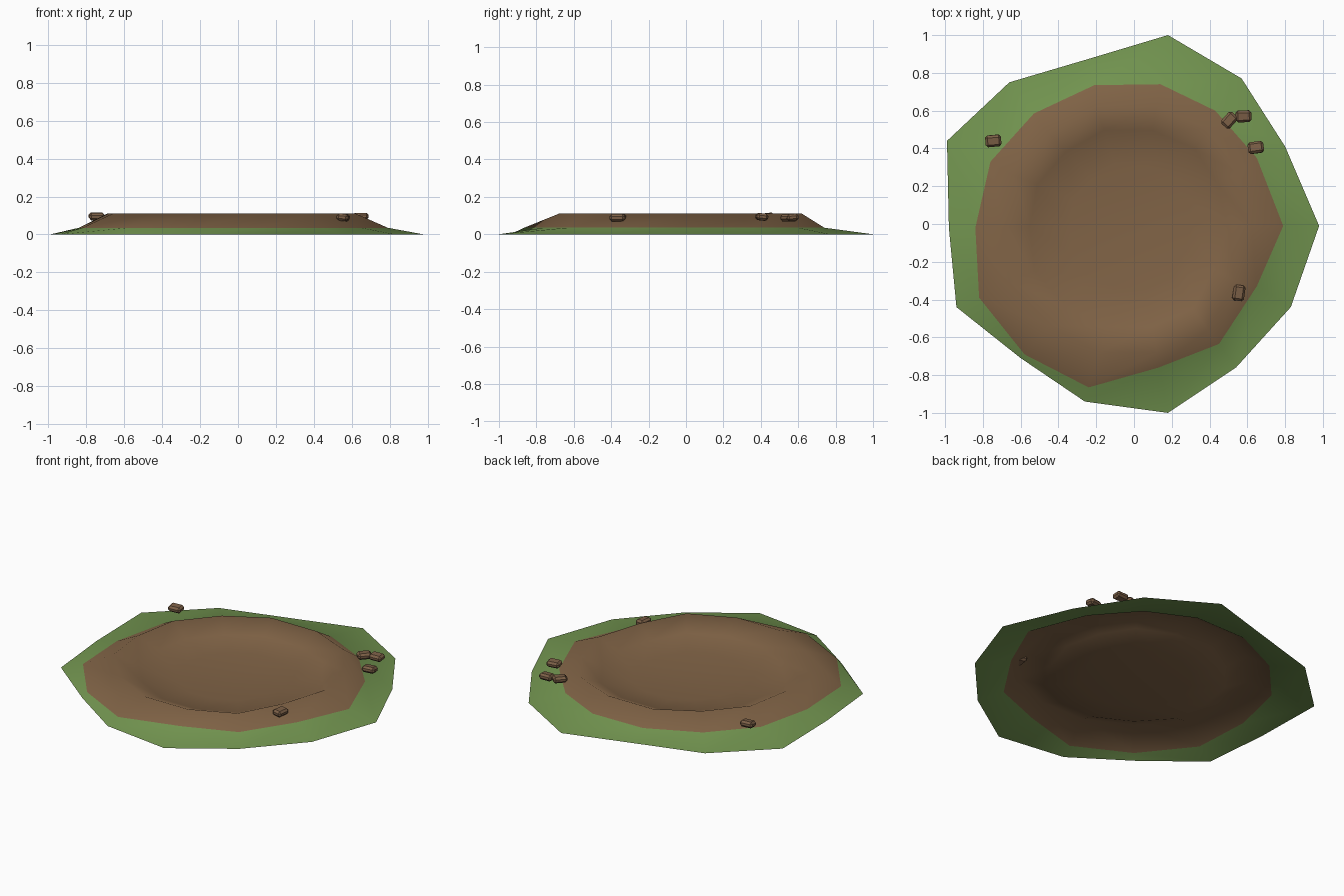
import bpy, bmesh
from math import radians
from mathutils import Matrix

if "Cube" in bpy.data.objects:
    bpy.data.objects.remove(bpy.data.objects["Cube"], do_unlink=True)


def material(name, rgb):
    m = bpy.data.materials.new(name)
    m.use_nodes = True
    m.diffuse_color = (*rgb, 1)
    m.node_tree.nodes["Principled BSDF"].inputs["Base Color"].default_value = (*rgb, 1)
    return m


grass = material("grass green", (0.17, 0.30, 0.08))
earth = material("earth brown", (0.22, 0.127, 0.062))
stone = material("stone brown", (0.20, 0.115, 0.062))


def finish(bm, name, mats, smooth):
    mesh = bpy.data.meshes.new(name)
    bm.normal_update()
    bm.to_mesh(mesh)
    bm.free()
    for m in mats:
        mesh.materials.append(m)
    for p in mesh.polygons:
        p.use_smooth = smooth
    obj = bpy.data.objects.new(name, mesh)
    bpy.context.collection.objects.link(obj)
    return obj


# Irregular outlines, counter-clockwise from +x
GRASS_EDGE = [(.98, -.01), (.80, .41), (.57, .77), (.18, 1), (-.22, .88), (-.66, .75), (-.99, .44),
              (-.98, -.02), (-.94, -.44), (-.60, -.71), (-.26, -.94), (.18, -1), (.54, -.76), (.83, -.44)]
EARTH_EDGE = [(.79, -.01), (.65, .35), (.43, .60), (.14, .74), (-.21, .735), (-.53, .585), (-.76, .33),
              (-.84, -.02), (-.82, -.39), (-.58, -.69), (-.24, -.865), (.13, -.76), (.45, -.635), (.65, -.33)]
RIM = [(.62, -.01), (.55, .27), (.40, .50), (.12, .62), (-.20, .62), (-.45, .48), (-.64, .26),
       (-.69, -.02), (-.66, -.31), (-.45, -.54), (-.18, -.68), (.12, -.68), (.39, -.56), (.53, -.30)]


def scaled(ring, s):
    return [(x * s, y * s) for x, y in ring]


# Crater: grass skirt, earth bank, raised rim and shallow bowl
bm = bmesh.new()
levels = [(GRASS_EDGE, 0), (EARTH_EDGE, .035), (RIM, .11),
          (scaled(RIM, .8), .05), (scaled(RIM, .5), .026)]
rings = [[bm.verts.new((x, y, z)) for x, y in pts] for pts, z in levels]
n = len(RIM)
for level, (a, b) in enumerate(zip(rings, rings[1:])):
    for i in range(n):
        j = (i + 1) % n
        bm.faces.new((a[i], a[j], b[j], b[i])).material_index = min(level, 1)
centre = bm.verts.new((0, 0, .02))
for i in range(n):
    bm.faces.new((rings[-1][i], rings[-1][(i + 1) % n], centre)).material_index = 1
finish(bm, "crater_ground", [grass, earth], True)


# Chamfered stones scattered around the rim
def add_stone(i, x, y, z, turn, tilt):
    bm = bmesh.new()
    bmesh.ops.create_cube(bm, size=1)
    bmesh.ops.scale(bm, vec=(.084, .062, .038), verts=bm.verts)
    bmesh.ops.bevel(bm, geom=bm.edges[:], offset=.012, segments=1, affect='EDGES')
    obj = finish(bm, f"stone_{i}", [stone], False)
    obj.matrix_world = (Matrix.Translation((x, y, z)) @ Matrix.Rotation(radians(turn), 4, 'Z')
                        @ Matrix.Rotation(radians(tilt), 4, 'X'))


for i, spot in enumerate([(-.745, .44, .095, 5, 6), (.505, .55, .088, 48, 0), (.58, .57, .09, 2, 5),
                          (.645, .405, .093, 8, -6), (.555, -.365, .09, 82, 5)], 1):
    add_stone(i, *spot)
